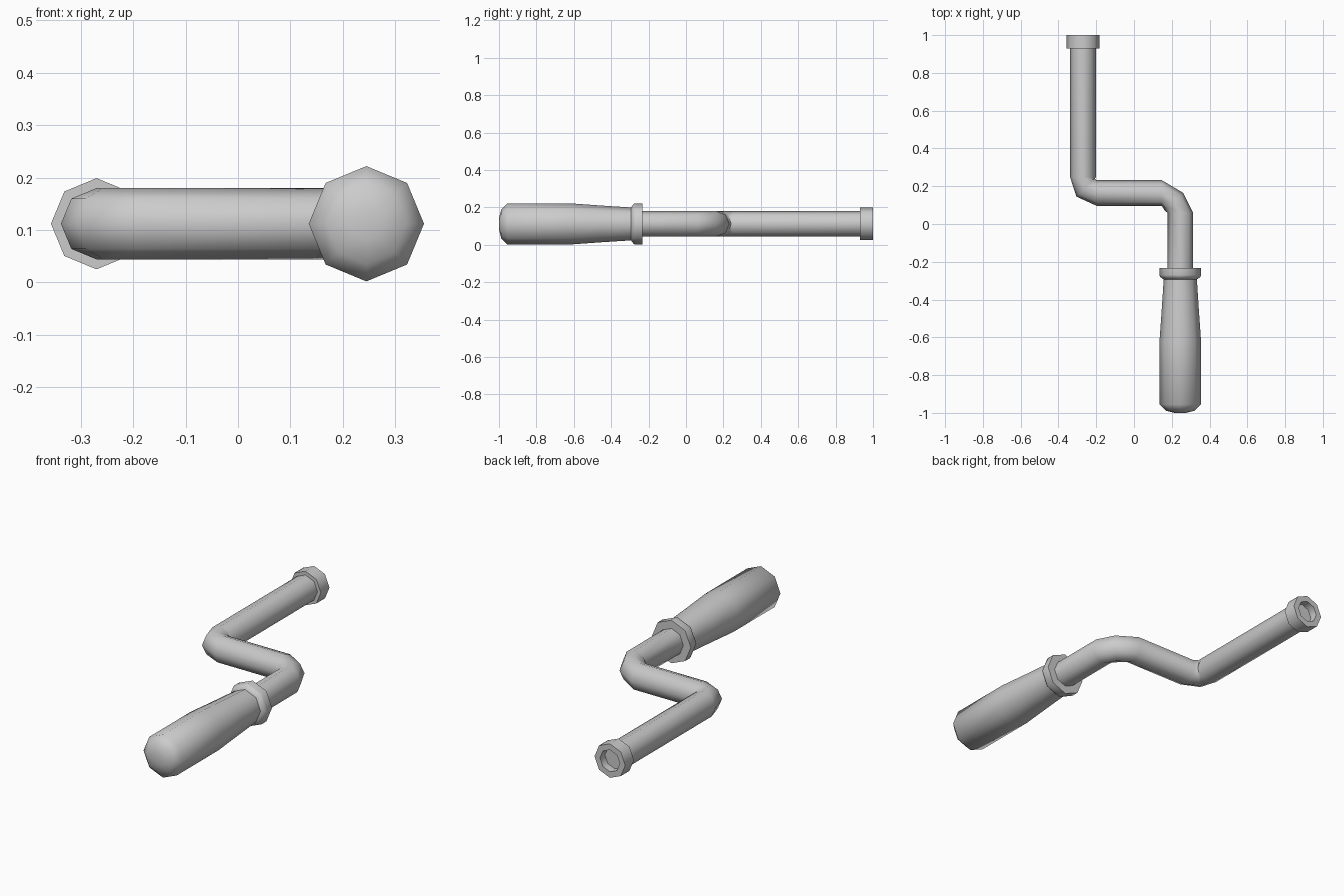
import bpy, bmesh, math
from mathutils import Vector

if "Cube" in bpy.data.objects:
    bpy.data.objects.remove(bpy.data.objects["Cube"])

SIDES = 8
AXIS_Z = 0.112
GRIP_X, SOCKET_X = 0.245, -0.27


def sweep(name, rings):
    """Skin octagonal rings; each ring is (x, y, radius, heading in degrees)."""
    bm = bmesh.new()
    loops = []
    for x, y, r, heading in rings:
        h = math.radians(heading)
        side = Vector((math.sin(h), -math.cos(h), 0))
        loop = []
        for i in range(SIDES):
            a = math.tau * i / SIDES
            p = Vector((x, y, AXIS_Z)) + r * (math.cos(a) * side + Vector((0, 0, math.sin(a))))
            loop.append(bm.verts.new(p))
        loops.append(loop)
    for a, b in zip(loops, loops[1:]):
        for i in range(SIDES):
            j = (i + 1) % SIDES
            bm.faces.new((a[i], a[j], b[j], b[i]))
    bm.faces.new(loops[0])
    bm.faces.new(loops[-1])
    bmesh.ops.recalc_face_normals(bm, faces=bm.faces[:])
    mesh = bpy.data.meshes.new(name)
    bm.to_mesh(mesh)
    bm.free()
    obj = bpy.data.objects.new(name, mesh)
    bpy.context.collection.objects.link(obj)
    bpy.ops.object.select_all(action='DESELECT')
    obj.select_set(True)
    bpy.context.view_layer.objects.active = obj
    bpy.ops.object.shade_smooth_by_angle(angle=math.radians(55))
    return obj


def turned(name, x, profile):
    """Straight part along y from (y, radius) pairs."""
    return sweep(name, [(x, y, r, 90) for y, r in profile])


# Bent rod, from grip to socket
R = 0.068
sweep("crank_rod", [
    (GRIP_X, -0.26, R, 90), (GRIP_X, 0.06, R, 90),
    (0.212, 0.117, R, 135), (0.147, 0.164, R, 180),
    (-0.197, 0.164, R, 180), (-0.257, 0.193, R, 135),
    (SOCKET_X, 0.247, R, 90), (SOCKET_X, 0.95, R, 90)])

# Tapered hand grip with rounded end
turned("hand_grip", GRIP_X, [
    (-1.0, 0.03), (-0.988, 0.077), (-0.955, 0.11),
    (-0.62, 0.11), (-0.45, 0.098), (-0.28, 0.087)])

# Collar at the top of the grip
turned("grip_collar", GRIP_X, [
    (-0.295, 0.086), (-0.28, 0.107), (-0.27, 0.11), (-0.232, 0.11)])

# Hollow socket on the far end
turned("socket", SOCKET_X, [
    (0.93, 0.06), (0.93, 0.087), (1.0, 0.087), (1.0, 0.056), (0.96, 0.056)])
